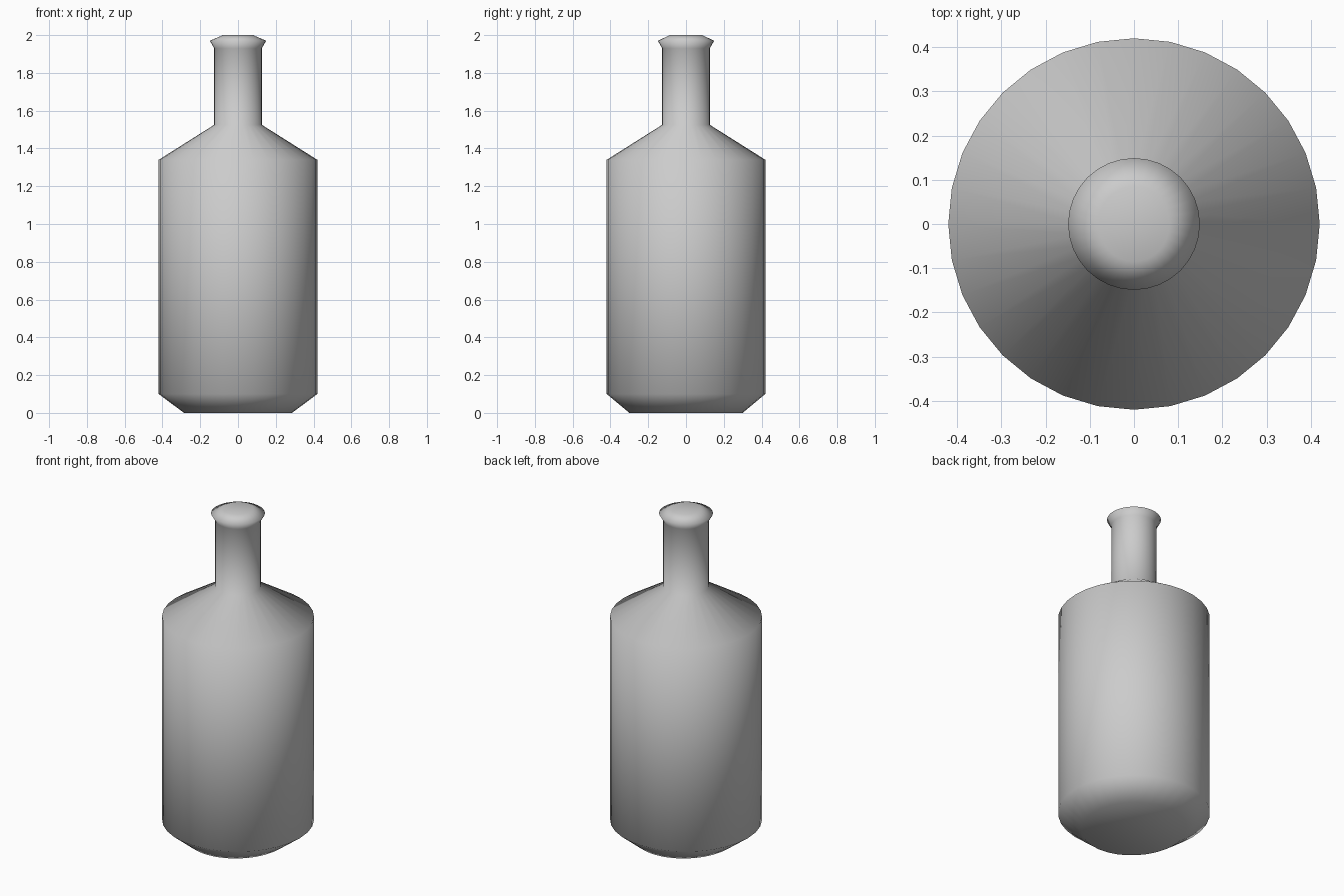
import bpy
import bmesh
import math

default_cube = bpy.data.objects.get("Cube")
if default_cube:
    bpy.data.objects.remove(default_cube, do_unlink=True)

SIDES = 32

# Plain grey finish
grey = bpy.data.materials.new("plain grey")
grey.use_nodes = True
colour = (0.6, 0.6, 0.6, 1)
grey.diffuse_color = colour
grey.node_tree.nodes["Principled BSDF"].inputs["Base Color"].default_value = colour

# Bottle profile from base to lid: x radius, y radius, height
profile = [
    (0.286, 0.30, 0),       # base
    (0.42, 0.42, 0.10),     # lower body
    (0.42, 0.42, 1.34),     # shoulder
    (0.126, 0.126, 1.525),  # neck foot
    (0.126, 0.126, 1.93),   # neck top
    (0.149, 0.149, 1.97),   # lip
    (0.08, 0.085, 2),       # lid
]

bm = bmesh.new()


def ring(rx, ry, z):
    angles = [math.tau * i / SIDES for i in range(SIDES)]
    return [bm.verts.new((rx * math.cos(a), ry * math.sin(a), z)) for a in angles]


rings = [ring(*level) for level in profile]
for low, high in zip(rings, rings[1:]):
    for i in range(SIDES):
        j = (i + 1) % SIDES
        bm.faces.new((low[i], low[j], high[j], high[i]))

# Closed base and lid
bm.faces.new(rings[0][::-1])
bm.faces.new(rings[-1])

for face in bm.faces:
    face.smooth = True

mesh = bpy.data.meshes.new("bottle")
bm.to_mesh(mesh)
bm.free()
mesh.materials.append(grey)
bottle = bpy.data.objects.new("bottle", mesh)
bpy.context.collection.objects.link(bottle)
